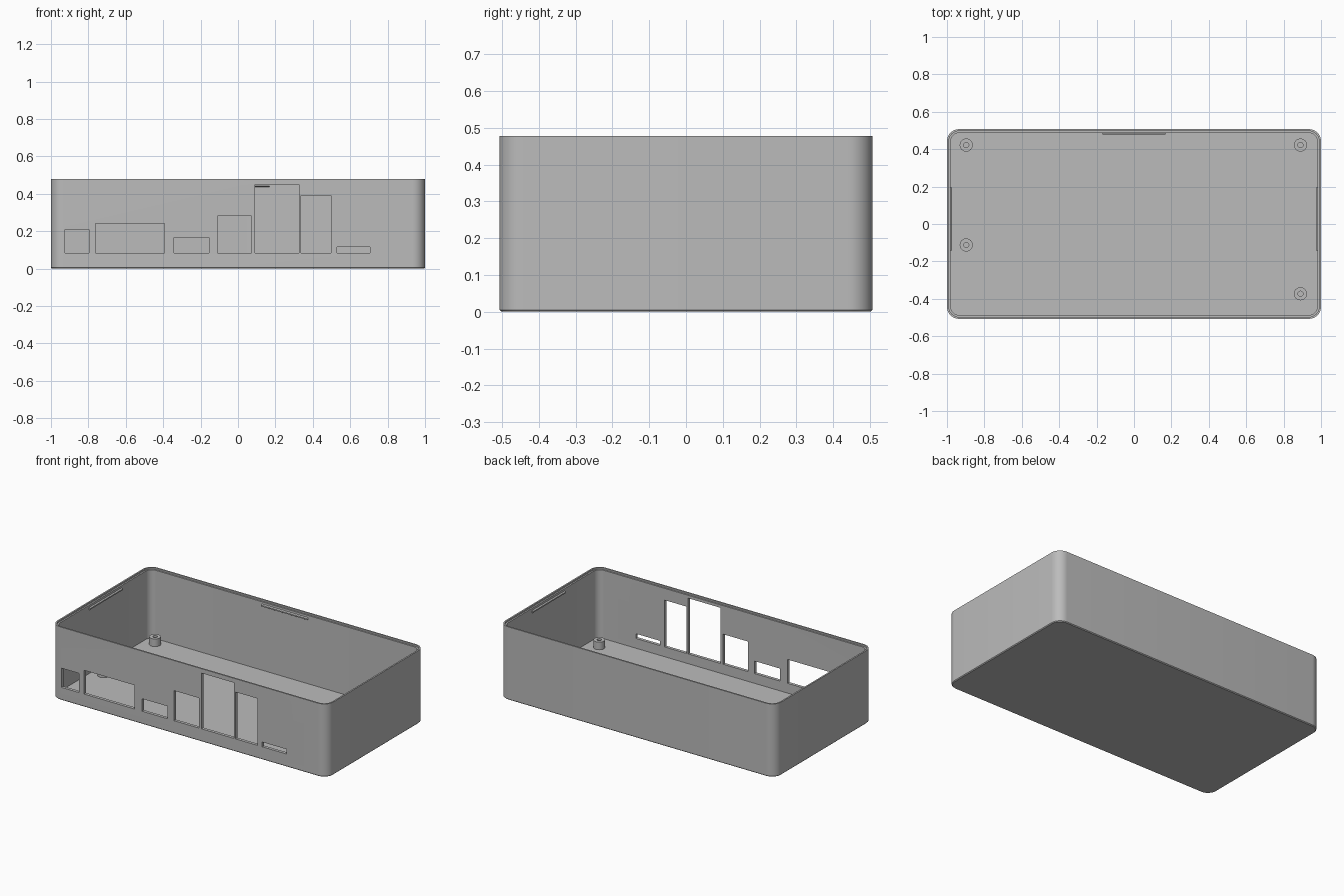
import bpy, bmesh, math
from mathutils import Matrix, Vector

cube = bpy.data.objects.get("Cube")
if cube:
    bpy.data.objects.remove(cube, do_unlink=True)

HALF_X, HALF_Y, HEIGHT = 1.0, 0.507, 0.478
WALL, FLOOR, RADIUS = 0.02, 0.02, 0.065

grey = bpy.data.materials.new("grey plastic")
grey.use_nodes = True
colour = (0.5, 0.5, 0.5, 1)
grey.diffuse_color = colour
grey.node_tree.nodes["Principled BSDF"].inputs["Base Color"].default_value = colour


def make_object(name, bm):
    bmesh.ops.recalc_face_normals(bm, faces=bm.faces)
    mesh = bpy.data.meshes.new(name)
    bm.to_mesh(mesh)
    bm.free()
    mesh.materials.append(grey)
    obj = bpy.data.objects.new(name, mesh)
    bpy.context.scene.collection.objects.link(obj)
    return obj


def smooth(obj):
    bpy.ops.object.select_all(action="DESELECT")
    obj.select_set(True)
    bpy.context.view_layer.objects.active = obj
    bpy.ops.object.shade_smooth_by_angle(angle=math.radians(30))


def rounded_ring(bm, inset, z, steps=10):
    """Rounded rectangle of vertices, inset from the outside of the case."""
    r = RADIUS - inset
    ring = []
    for quarter, (sx, sy) in enumerate([(1, 1), (-1, 1), (-1, -1), (1, -1)]):
        for i in range(steps + 1):
            a = (quarter + i / steps) * math.pi / 2
            ring.append(bm.verts.new((sx * (HALF_X - RADIUS) + r * math.cos(a),
                                      sy * (HALF_Y - RADIUS) + r * math.sin(a), z)))
    return ring


def loft(bm, rings):
    for low, high in zip(rings, rings[1:]):
        for i in range(len(low)):
            j = (i + 1) % len(low)
            bm.faces.new((low[i], low[j], high[j], high[i]))


# Case: outer skin, stepped rim, inner skin and floor
bm = bmesh.new()
section = [(0.005, 0), (0, 0.005), (0, HEIGHT), (WALL / 2, HEIGHT),
           (WALL / 2, HEIGHT - 0.01), (WALL, HEIGHT - 0.01), (WALL, FLOOR)]
rings = [rounded_ring(bm, inset, z) for inset, z in section]
loft(bm, rings)
bm.faces.new(rings[0])
bm.faces.new(rings[-1])
case = make_object("case_shell", bm)

# Port openings in the front wall: left edge, right edge, top
ports = [(-0.925, -0.797, 0.21), (-0.762, -0.394, 0.24), (-0.342, -0.156, 0.166),
         (-0.11, 0.072, 0.281), (0.09, 0.325, 0.449), (0.337, 0.497, 0.391),
         (0.53, 0.705, 0.115)]
PORT_BASE = 0.084
bm = bmesh.new()
for x0, x1, top in ports:
    place = Matrix.Translation(((x0 + x1) / 2, -HALF_Y, (PORT_BASE + top) / 2))
    size = Matrix.Diagonal((x1 - x0, 0.1, top - PORT_BASE, 1))
    bmesh.ops.create_cube(bm, size=1, matrix=place @ size)
cutter = make_object("port_cutter", bm)
cutter.hide_render = True
cut = case.modifiers.new("ports", "BOOLEAN")
cut.operation, cut.solver, cut.object = "DIFFERENCE", "EXACT", cutter
bpy.context.view_layer.objects.active = case
bpy.ops.object.modifier_apply(modifier=cut.name)
bpy.data.objects.remove(cutter, do_unlink=True)
smooth(case)


# Hollow standoffs for the circuit board
def standoff(name, x, y, sides=32):
    bm = bmesh.new()
    rings = []
    for r, z in [(0.035, FLOOR - 0.002), (0.035, 0.07), (0.014, 0.07), (0.014, FLOOR + 0.001)]:
        rings.append([bm.verts.new((r * math.cos(i * math.tau / sides),
                                    r * math.sin(i * math.tau / sides), z))
                      for i in range(sides)])
    loft(bm, rings)
    bm.faces.new(rings[0])
    bm.faces.new(rings[-1])
    obj = make_object(name, bm)
    obj.location = (x, y, 0)
    smooth(obj)


standoff("standoff_back_right", -0.897, 0.422)
standoff("standoff_back_left", 0.89, 0.422)
standoff("standoff_middle_right", -0.897, -0.112)
standoff("standoff_front_left", 0.89, -0.373)


# Snap ridges under the rim: wedge profile swept along the wall
def ridge(name, centre, turn):
    bm = bmesh.new()
    profile = [(0.002, 0.435), (-0.008, 0.441), (-0.008, 0.449), (0.002, 0.455)]
    ends = [[bm.verts.new((x, y, z)) for y, z in profile] for x in (-0.168, 0.168)]
    loft(bm, ends)
    for end in ends:
        bm.faces.new(end)
    obj = make_object(name, bm)
    obj.location = Vector(centre)
    obj.rotation_euler.z = turn


ridge("snap_ridge_back", (0, HALF_Y - WALL, 0), 0)
ridge("snap_ridge_left", (HALF_X - WALL, 0.027, 0), -math.pi / 2)
ridge("snap_ridge_right", (-HALF_X + WALL, 0.027, 0), math.pi / 2)
